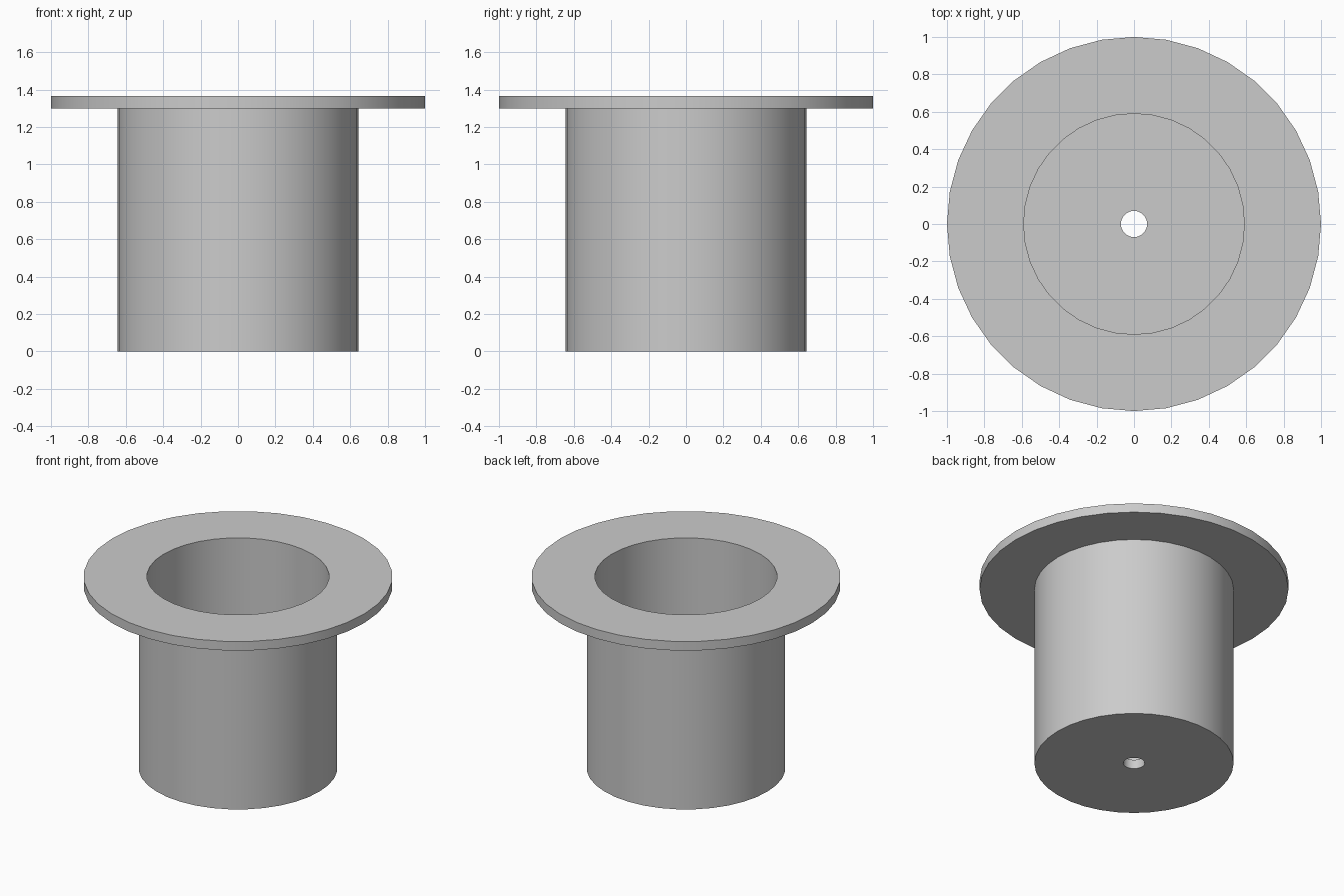
import bpy
import bmesh
import math
from mathutils import Matrix, Vector

if "Cube" in bpy.data.objects:
    bpy.data.objects.remove(bpy.data.objects["Cube"], do_unlink=True)

SIDES = 36
FLANGE_R, BODY_R, BORE_R, HOLE_R = 1.0, 0.645, 0.59, 0.07
TOP, FLANGE_Z, FLOOR_Z = 1.365, 1.3, 0.065

grey = bpy.data.materials.new("plain grey")
grey.use_nodes = True
colour = (0.6, 0.6, 0.6, 1)
grey.diffuse_color = colour
grey.node_tree.nodes["Principled BSDF"].inputs["Base Color"].default_value = colour


def lathe(name, profile):
    """Revolve a closed (radius, height) profile around z."""
    bm = bmesh.new()
    rings = []
    for i in range(SIDES):
        turn = Matrix.Rotation(math.tau * i / SIDES, 3, "Z")
        rings.append([bm.verts.new(turn @ Vector((r, 0, z))) for r, z in profile])
    for i, ring in enumerate(rings):
        following = rings[(i + 1) % SIDES]
        for j in range(len(profile)):
            k = (j + 1) % len(profile)
            bm.faces.new((ring[j], following[j], following[k], ring[k]))
    bmesh.ops.recalc_face_normals(bm, faces=bm.faces)
    mesh = bpy.data.meshes.new(name)
    bm.to_mesh(mesh)
    bm.free()
    mesh.materials.append(grey)
    obj = bpy.data.objects.new(name, mesh)
    bpy.context.collection.objects.link(obj)
    bpy.ops.object.select_all(action="DESELECT")
    obj.select_set(True)
    bpy.context.view_layer.objects.active = obj
    bpy.ops.object.shade_smooth_by_angle(angle=math.radians(30))
    return obj


# Hollow cup with a drilled floor and a wide rim, as one turned part
lathe("flanged_cup", [
    (HOLE_R, 0), (BODY_R, 0),
    (BODY_R, FLANGE_Z), (FLANGE_R, FLANGE_Z),
    (FLANGE_R, TOP), (BORE_R, TOP),
    (BORE_R, FLOOR_Z), (HOLE_R, FLOOR_Z),
])
